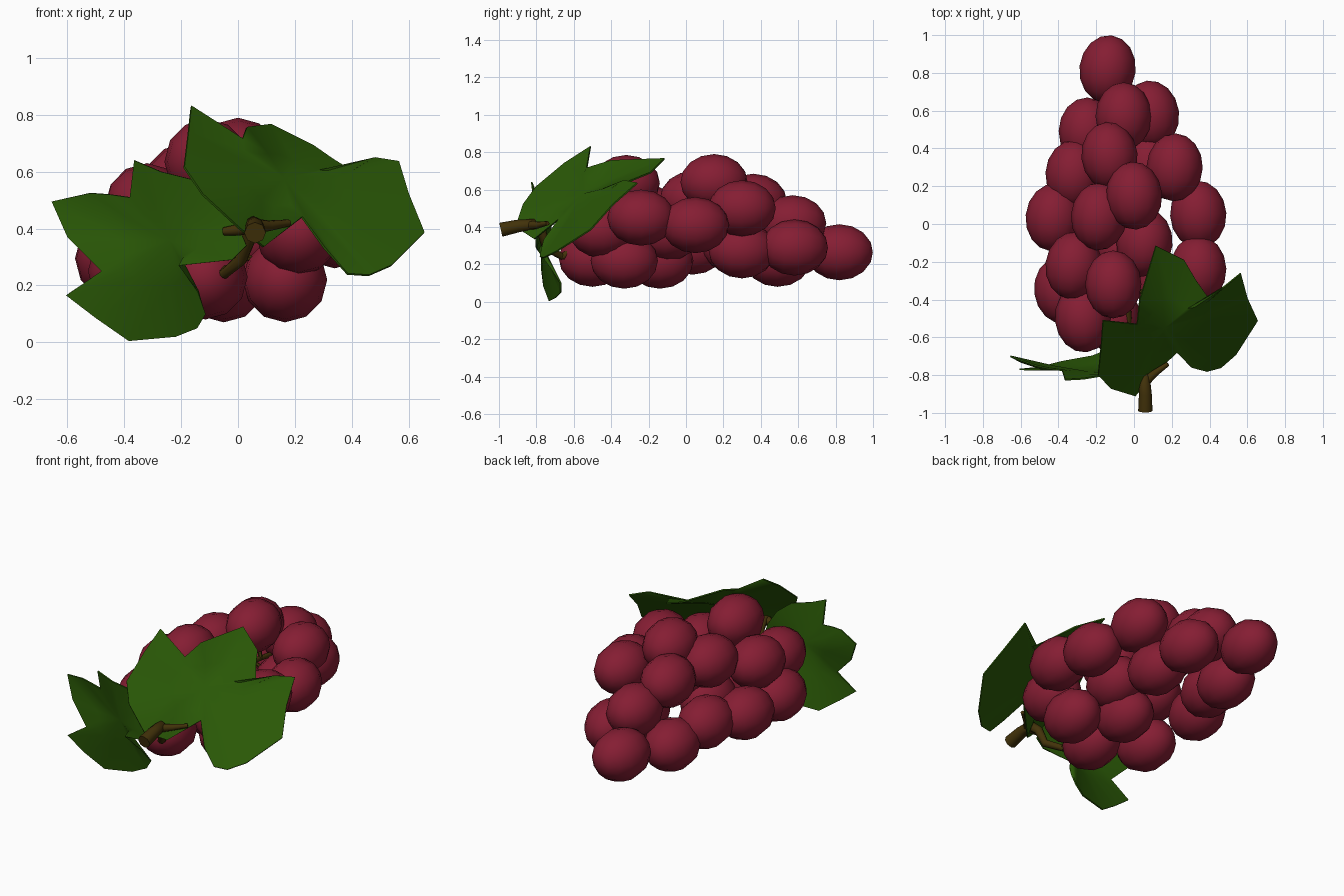
import bpy, bmesh, math
from mathutils import Vector, Matrix

if "Cube" in bpy.data.objects:
    bpy.data.objects.remove(bpy.data.objects["Cube"])


def material(name, rgb):
    m = bpy.data.materials.new(name)
    m.diffuse_color = (*rgb, 1)
    m.use_nodes = True
    m.node_tree.nodes["Principled BSDF"].inputs["Base Color"].default_value = m.diffuse_color
    return m


GRAPE = material("grape_red", (0.235, 0.0125, 0.033))
LEAF = material("leaf_green", (0.023, 0.098, 0.002))
STEM = material("stem_brown", (0.055, 0.032, 0.003))


def add_mesh(name, bm, mat):
    me = bpy.data.meshes.new(name)
    bm.to_mesh(me)
    bm.free()
    me.materials.append(mat)
    for p in me.polygons:
        p.use_smooth = True
    ob = bpy.data.objects.new(name, me)
    bpy.context.collection.objects.link(ob)
    return ob


def smooth(ob, angle):
    bpy.context.view_layer.objects.active = ob
    ob.select_set(True)
    bpy.ops.object.shade_smooth_by_angle(angle=math.radians(angle))
    ob.select_set(False)


# Grapes: low-sided smooth ellipsoids, long axis along y
grapes = [
    (-.14, .82, .265), (-.055, .57, .42), (.09, .58, .29), (-.25, .49, .23),
    (-.13, .36, .535), (.215, .30, .50), (.085, .30, .275), (-.32, .265, .30),
    (0, .15, .64), (-.185, .04, .55), (.34, .05, .41), (-.425, .035, .295),
    (-.05, -.14, .22), (.055, -.10, .37), (.34, -.24, .45), (-.32, -.22, .48),
    (-.11, -.32, .635), (-.38, -.35, .25), (-.115, -.5, .23), (-.27, -.5, .41),
    (.165, -.33, .22), (.21, -.45, .385),
]


def grape(i, c):
    bm = bmesh.new()
    bmesh.ops.create_uvsphere(bm, u_segments=12, v_segments=8, radius=1)
    tilt = Matrix.Rotation(math.radians((i * 37) % 15 - 7), 4, 'Z')
    bm.transform(Matrix.Translation(c) @ tilt @ Matrix.Diagonal((.149, .18, .15, 1))
                 @ Matrix.Rotation(math.pi / 2, 4, 'X'))
    add_mesh(f"grape_{i + 1}", bm, GRAPE)


for i, c in enumerate(grapes):
    grape(i, c)


# Stems: tapered round tubes along a path
def tube(name, pts, r0, r1, sides=8):
    pts = [Vector(p) for p in pts]
    bm = bmesh.new()
    rings = []
    for k, p in enumerate(pts):
        d = (pts[min(k + 1, len(pts) - 1)] - pts[max(k - 1, 0)]).normalized()
        u = d.orthogonal().normalized() if not rings else (u - d * u.dot(d)).normalized()
        v = d.cross(u)
        r = r0 + (r1 - r0) * k / (len(pts) - 1)
        rings.append([bm.verts.new(p + r * (u * math.cos(a) + v * math.sin(a)))
                      for a in (2 * math.pi * j / sides for j in range(sides))])
    for a, b in zip(rings, rings[1:]):
        for j in range(sides):
            n = (j + 1) % sides
            bm.faces.new((a[j], a[n], b[n], b[j]))
    bm.faces.new(rings[0][::-1])
    bm.faces.new(rings[-1])
    smooth(add_mesh(name, bm, STEM), 50)


tube("main_stem", [(.06, -.99, .385), (.06, -.9, .405), (.055, -.82, .415), (.04, -.77, .37),
                   (.01, -.75, .29), (-.05, -.66, .24)], .038, .018)
tube("cluster_stem", [(-.05, -.66, .24), (-.03, -.5, .34), (-.06, -.1, .37),
                      (-.07, .25, .37), (-.08, .5, .33)], .02, .014)
tube("right_leaf_stalk", [(.055, -.84, .41), (.11, -.79, .41), (.18, -.74, .42)], .026, .012)
tube("left_leaf_stalk", [(.055, -.84, .41), (0, -.82, .395), (-.05, -.80, .39)], .026, .014)

# Short stalks joining the inner grapes to the cluster stem
for i, c in enumerate(grapes):
    if abs(c[0]) < .2:
        y = max(-.5, min(.5, c[1] - .05))
        tube(f"grape_stalk_{i + 1}", [(-.065, y, .36), c], .012, .01, 6)


# Leaves: lobed outline with a softened inner ring, thin solid
def leaf(name, centre, outline):
    bm = bmesh.new()
    mid = bm.verts.new(centre)
    centre = Vector(centre)
    outer = [Vector(p) for p in outline]
    n = len(outer)
    blend = [(outer[i - 2] + 2 * outer[i - 1] + 3 * outer[i] + 2 * outer[(i + 1) % n]
              + outer[(i + 2) % n]) / 9 for i in range(n)]
    rim = [bm.verts.new(p) for p in outer]
    inner = [bm.verts.new(centre.lerp(p, .5)) for p in blend]
    for i in range(n):
        j = (i + 1) % n
        bm.faces.new((inner[i], rim[i], rim[j], inner[j]))
        bm.faces.new((mid, inner[i], inner[j]))
    # relax the inside while the outline stays fixed
    for _ in range(3):
        bmesh.ops.smooth_vert(bm, verts=inner, factor=.3, use_axis_x=True,
                              use_axis_y=True, use_axis_z=True)
    ob = add_mesh(name, bm, LEAF)
    mod = ob.modifiers.new("thickness", 'SOLIDIFY')
    mod.thickness = .008
    mod.offset = 0
    bpy.context.view_layer.objects.active = ob
    ob.select_set(True)
    bpy.ops.object.modifier_apply(modifier=mod.name)
    smooth(ob, 75)


leaf("right_leaf", (.16, -.55, .575), [
    (.225, -.68, .44), (.09, -.81, .335), (.005, -.91, .40), (-.125, -.87, .52),
    (-.19, -.80, .615), (-.175, -.65, .74), (-.165, -.51, .83), (.015, -.53, .715),
    (.03, -.40, .755), (.115, -.115, .765), (.265, -.19, .69), (.33, -.30, .645),
    (.40, -.40, .605), (.48, -.33, .65), (.565, -.26, .635), (.60, -.39, .52),
    (.655, -.51, .385), (.54, -.69, .27), (.46, -.76, .235), (.385, -.78, .24),
    (.305, -.76, .33)][::-1])

leaf("left_leaf", (-.24, -.785, .36), [
    (-.02, -.80, .29), (.03, -.80, .34), (0, -.79, .41), (-.06, -.79, .50),
    (-.15, -.80, .57), (-.27, -.82, .60), (-.365, -.825, .64), (-.38, -.775, .51),
    (-.45, -.765, .52), (-.52, -.75, .525), (-.655, -.70, .495), (-.60, -.73, .37),
    (-.48, -.77, .25), (-.605, -.77, .165), (-.50, -.76, .085), (-.385, -.73, .005),
    (-.22, -.70, .02), (-.145, -.67, .05), (-.115, -.67, .10), (-.14, -.72, .18),
    (-.205, -.79, .27)][::-1])
